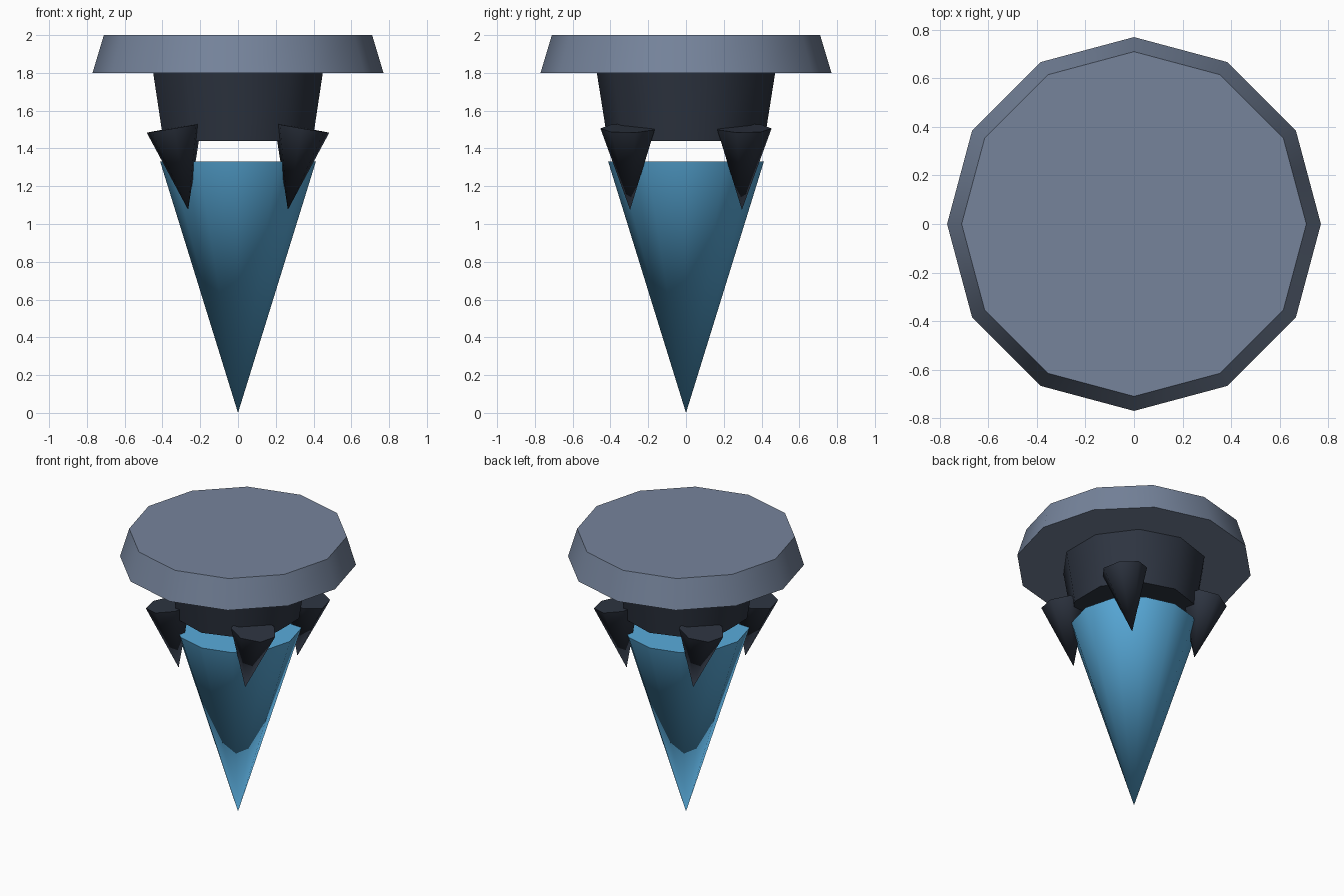
import bpy
import bmesh
from math import sin, cos, pi, radians
from mathutils import Vector

old = bpy.data.objects.get("Cube")
if old:
    bpy.data.objects.remove(old, do_unlink=True)


def material(name, color):
    mat = bpy.data.materials.new(name)
    mat.use_nodes = True
    mat.diffuse_color = (*color, 1)
    mat.node_tree.nodes["Principled BSDF"].inputs["Base Color"].default_value = (*color, 1)
    return mat


grey = material("slate_grey", (0.18, 0.23, 0.33))
dark = material("dark_metal", (0.027, 0.035, 0.053))
blue = material("ice_blue", (0.10, 0.41, 0.71))


def taper(name, mat, sides, low, high, r_low, r_high, start=-pi / 2, turn=1):
    """Closed tapered prism between two points; a zero low radius gives a spike."""
    low, high = Vector(low), Vector(high)
    rot = Vector((0, 0, 1)).rotation_difference(high - low)
    bm = bmesh.new()

    def ring(center, radius):
        points = []
        for i in range(sides):
            a = start + turn * 2 * pi * i / sides
            points.append(bm.verts.new(center + rot @ Vector((radius * cos(a), radius * sin(a), 0))))
        return points

    top = ring(high, r_high)
    bm.faces.new(top)
    if r_low:
        bottom = ring(low, r_low)
        bm.faces.new(bottom)
    else:
        tip = bm.verts.new(low)
    for i in range(sides):
        j = (i + 1) % sides
        if r_low:
            bm.faces.new((bottom[i], bottom[j], top[j], top[i]))
        else:
            bm.faces.new((tip, top[j], top[i]))
    bmesh.ops.recalc_face_normals(bm, faces=bm.faces)
    mesh = bpy.data.meshes.new(name)
    bm.to_mesh(mesh)
    bm.free()
    mesh.materials.append(mat)
    obj = bpy.data.objects.new(name, mesh)
    bpy.context.collection.objects.link(obj)
    # smooth sides, sharp rims
    bpy.ops.object.select_all(action="DESELECT")
    obj.select_set(True)
    bpy.context.view_layer.objects.active = obj
    bpy.ops.object.shade_smooth_by_angle(angle=radians(55))
    return obj


# Wide plate, collar beneath it, and the hanging crystal
taper("top_plate", grey, 12, (0, 0, 1.8), (0, 0, 2), 0.77, 0.71)
taper("collar", dark, 10, (0, 0, 1.44), (0, 0, 1.8), 0.415, 0.472)
taper("crystal", blue, 12, (0, 0, 0), (0, 0, 1.33), 0, 0.412)

# Four claws gripping the crystal, mirrored across both axes
for sx, side in ((1, "left"), (-1, "right")):
    for sy, end in ((-1, "front"), (1, "back")):
        taper(f"claw_{end}_{side}", dark, 7,
              (sx * 0.264, sy * 0.296, 1.075), (sx * 0.338, sy * 0.302, 1.508),
              0, 0.151, start=sy * pi / 2)
